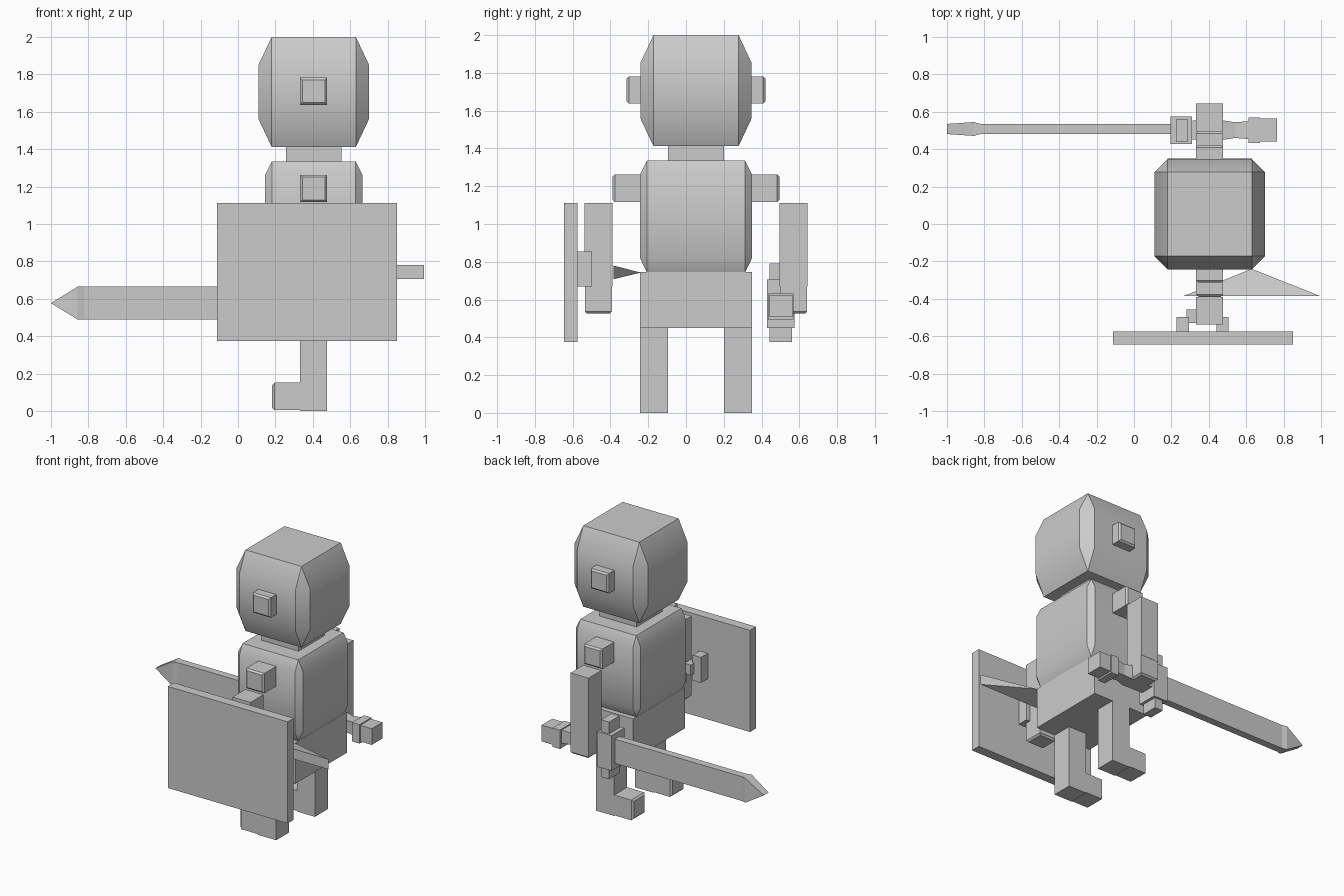
import bpy, bmesh, math

if "Cube" in bpy.data.objects:
    bpy.data.objects.remove(bpy.data.objects["Cube"])

grey = bpy.data.materials.new("plain grey")
grey.diffuse_color = (0.6, 0.6, 0.6, 1)
grey.use_nodes = True
grey.node_tree.nodes["Principled BSDF"].inputs["Base Color"].default_value = grey.diffuse_color

CX, CY = 0.405, 0.053      # centre of the figure, which faces -x
LX, HX = 0.332, 0.477      # limb thickness range in x


def finish(name, bm, smooth=False):
    bmesh.ops.recalc_face_normals(bm, faces=bm.faces)
    mesh = bpy.data.meshes.new(name)
    bm.to_mesh(mesh)
    bm.free()
    mesh.materials.append(grey)
    ob = bpy.data.objects.new(name, mesh)
    bpy.context.collection.objects.link(ob)
    if smooth:
        bpy.ops.object.select_all(action='DESELECT')
        ob.select_set(True)
        bpy.context.view_layer.objects.active = ob
        bpy.ops.object.shade_smooth_by_angle(angle=math.radians(30))
    return ob


def box(name, x, y, z, side=None, bevel=0.012):
    """Box from ranges; side = (axis, sign) softens the rim of that face."""
    bm = bmesh.new()
    bmesh.ops.create_cube(bm, size=1)
    for v in bm.verts:
        v.co = [r[0] + (c + 0.5) * (r[1] - r[0]) for r, c in zip((x, y, z), v.co)]
    if side:
        axis, sign = side
        bm.normal_update()
        face = max(bm.faces, key=lambda f: f.normal[axis] * sign)
        bmesh.ops.bevel(bm, geom=list(face.edges), offset=bevel, segments=1,
                        affect='EDGES', profile=0.5)
    return finish(name, bm)


def loft(name, rings, smooth=False):
    """Hull through a few rings of points."""
    bm = bmesh.new()
    loops = [[bm.verts.new(p) for p in ring] for ring in rings]
    for a, b in zip(loops, loops[1:]):
        for i in range(len(a)):
            j = (i + 1) % len(a)
            bm.faces.new((a[i], a[j], b[j], b[i]))
    bm.faces.new(loops[0])
    bm.faces.new(loops[-1])
    bmesh.ops.remove_doubles(bm, verts=bm.verts, dist=0.0005)
    return finish(name, bm, smooth)


def barrel(name, hx, hy, z0, z1, cut, slope):
    """Block with slanted rims and pointed corner facets."""
    bm = bmesh.new()
    ix, iy = hx - cut, hy - cut
    pts = []
    for sx in (-1, 1):
        for sy in (-1, 1):
            for z in (z0, z1):
                pts.append((CX + sx * ix, CY + sy * iy, z))
            for z in (z0 + slope, z1 - slope):
                pts.append((CX + sx * hx, CY + sy * iy, z))
                pts.append((CX + sx * ix, CY + sy * hy, z))
    verts = [bm.verts.new(p) for p in pts]
    bmesh.ops.convex_hull(bm, input=verts)
    bmesh.ops.dissolve_limit(bm, angle_limit=0.01, verts=bm.verts, edges=bm.edges)
    return finish(name, bm, True)


def rect(x, yc, zc, hy, hz):
    return [(x, yc - hy, zc - hz), (x, yc + hy, zc - hz),
            (x, yc + hy, zc + hz), (x, yc - hy, zc + hz)]


# body
barrel("head", 0.295, 0.295, 1.412, 2.0, 0.07, 0.148)
box("neck", (0.257, 0.553), (CY - 0.148, CY + 0.148), (1.335, 1.412))
barrel("torso", 0.26, 0.296, 0.745, 1.335, 0.036, 0.073)
box("hips", (0.18, 0.63), (CY - 0.296, CY + 0.296), (0.45, 0.745))

# paired ears, shoulders, arms, hands, legs and feet
for side, s in (("right", 1), ("left", -1)):
    def yr(a, b):
        return tuple(sorted((CY + s * a, CY + s * b)))
    box(side + "_ear", (LX, HX), yr(0.29, 0.367), (1.637, 1.782), (1, s))
    box(side + "_shoulder", (LX, HX), yr(0.296, 0.442), (1.117, 1.262), (1, s))
    box(side + "_arm", (LX, HX), yr(0.442, 0.59), (0.67, 1.112))
    box(side + "_hand", (LX, HX), yr(0.445, 0.588), (0.525, 0.67), (2, -1))
    box(side + "_leg", (LX, HX), yr(0.148, 0.296), (0.0, 0.45))
    box(side + "_foot", (0.183, LX), yr(0.148, 0.296), (0.005, 0.152), (0, -1))

# shield with its handle
box("shield", (-0.112, 0.85), (-0.645, -0.575), (0.375, 1.112))
for label, x in (("front", 0.228), ("rear", 0.44)):
    box("shield_handle_post_" + label, (x, x + 0.066), (-0.575, -0.497), (0.67, 0.855))
box("shield_handle_bar", (0.282, 0.455), (-0.53, -0.457), (0.725, 0.8))

# flat pyramid spike beside the hips
loft("spike", [[(0.265, -0.385, 0.707), (0.995, -0.385, 0.707),
                (0.995, -0.385, 0.78), (0.265, -0.385, 0.78)],
               [(0.63, -0.24, 0.743)] * 4])

# sword
SY, SZ = 0.508, 0.577
loft("sword_blade", [rect(0.2, SY, SZ, 0.027, 0.088), rect(-0.855, SY, SZ, 0.027, 0.088)])
loft("sword_tip", [rect(-0.82, SY, SZ, 0.027, 0.086), rect(-0.857, SY, SZ, 0.037, 0.088),
                   rect(-1.0, SY, SZ, 0.027, 0.0)])
box("sword_guard", (0.195, 0.31), (0.428, 0.575), (0.45, 0.705))
box("sword_guard_core", (0.225, 0.29), (0.442, 0.56), (0.375, 0.79))
loft("sword_grip", [rect(x, 0.502, SZ, h, h) for x, h in
                    ((0.31, 0.05), (0.475, 0.052), (0.54, 0.042), (0.615, 0.048))])
box("pommel_collar", (0.613, 0.673), (0.433, 0.57), (0.495, 0.632))
box("pommel", (0.673, 0.765), (0.441, 0.563), (0.507, 0.625))
